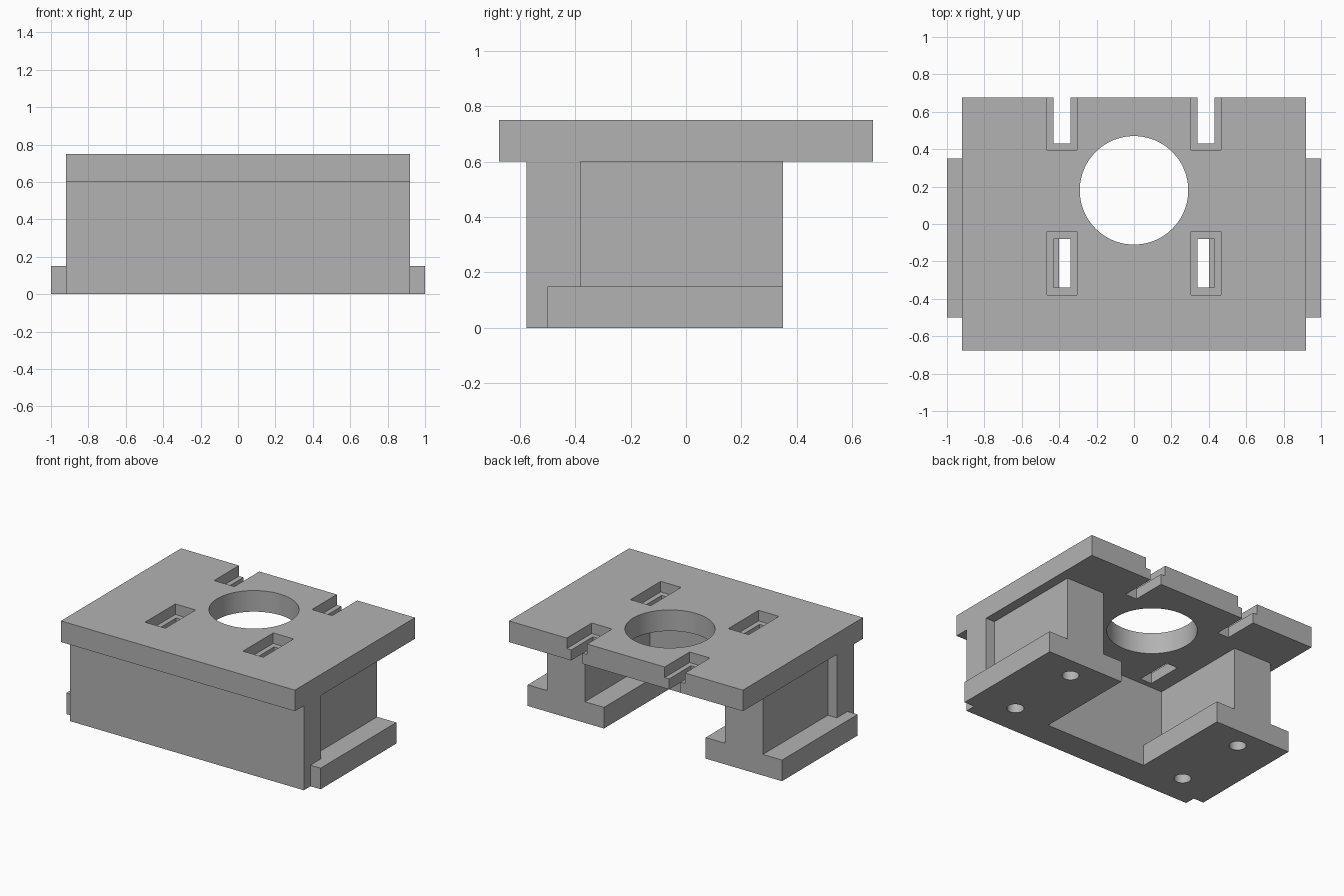
import bpy
import bmesh
from math import radians
from mathutils import Matrix, Vector

cube = bpy.data.objects.get("Cube")
if cube:
    bpy.data.objects.remove(cube, do_unlink=True)

grey = bpy.data.materials.new("plain grey")
grey.use_nodes = True
colour = (0.448, 0.448, 0.448, 1)
grey.diffuse_color = colour
grey.node_tree.nodes["Principled BSDF"].inputs["Base Color"].default_value = colour

PLATE_BOTTOM, PLATE_TOP = 0.60, 0.75
LEDGE = 0.675       # floor of the stepped pockets
OVER = 0.05         # cutter overshoot


def add_object(name, bm):
    bmesh.ops.recalc_face_normals(bm, faces=bm.faces)
    mesh = bpy.data.meshes.new(name)
    bm.to_mesh(mesh)
    bm.free()
    mesh.materials.append(grey)
    obj = bpy.data.objects.new(name, mesh)
    bpy.context.collection.objects.link(obj)
    return obj


def box(name, xs, ys, zs):
    bm = bmesh.new()
    bmesh.ops.create_cube(bm, size=1)
    lo, hi = (Vector(p) for p in zip(xs, ys, zs))
    bmesh.ops.scale(bm, vec=hi - lo, verts=bm.verts)
    bmesh.ops.translate(bm, vec=(lo + hi) / 2, verts=bm.verts)
    return add_object(name, bm)


def cylinder(name, x, y, zs, radius, sides):
    bm = bmesh.new()
    bmesh.ops.create_cone(bm, cap_ends=True, segments=sides, radius1=radius, radius2=radius,
                          depth=zs[1] - zs[0], matrix=Matrix.Translation((x, y, sum(zs) / 2)))
    return add_object(name, bm)


def extrude_profile(name, points, ys):
    """Extrude an x-z outline along y."""
    bm = bmesh.new()
    face = bm.faces.new([bm.verts.new((x, ys[0], z)) for x, z in points])
    out = bmesh.ops.extrude_face_region(bm, geom=[face])
    verts = [v for v in out["geom"] if isinstance(v, bmesh.types.BMVert)]
    bmesh.ops.translate(bm, vec=(0, ys[1] - ys[0], 0), verts=verts)
    return add_object(name, bm)


def combine(target, tools, operation):
    """Apply booleans to the target and discard the tools."""
    for tool in tools:
        tool.hide_render = True
        mod = target.modifiers.new("cut", "BOOLEAN")
        mod.operation, mod.solver, mod.object = operation, "EXACT", tool
    deps = bpy.context.evaluated_depsgraph_get()
    mesh = bpy.data.meshes.new_from_object(target.evaluated_get(deps))
    target.modifiers.clear()
    target.data = mesh
    for tool in tools:
        bpy.data.objects.remove(tool, do_unlink=True)


def mirrored(a, b, side):
    return sorted((a * side, b * side))


# Top plate with a round opening, stepped slots and stepped back notches
plate = box("top_plate", (-0.92, 0.92), (-0.675, 0.675), (PLATE_BOTTOM, PLATE_TOP))
through = (PLATE_BOTTOM - OVER, PLATE_TOP + OVER)
pocket = (LEDGE, PLATE_TOP + OVER)
cutters = [cylinder("opening_cutter", 0, 0.18, through, 0.29, 96)]
for side in (-1, 1):
    wide, narrow = mirrored(0.305, 0.465, side), mirrored(0.34, 0.43, side)
    cutters += [
        box("pocket_cutter", wide, (-0.38, -0.04), pocket),
        box("slot_cutter", narrow, (-0.34, -0.08), through),
        box("notch_pocket_cutter", wide, (0.395, 0.75), pocket),
        box("notch_slot_cutter", narrow, (0.43, 0.75), through),
    ]
combine(plate, cutters, "DIFFERENCE")

# Front wall merged with the two inverted-T side legs
base = box("front_wall_and_legs", (-0.92, 0.92), (-0.575, -0.38), (0, PLATE_BOTTOM))
legs, bores = [], []
FOOT = 0.15
for side in (-1, 1):
    outline = [(0.4, 0), (1, 0), (1, FOOT), (0.85, FOOT), (0.85, PLATE_BOTTOM),
               (0.55, PLATE_BOTTOM), (0.55, FOOT), (0.4, FOOT)]
    legs.append(extrude_profile("leg", [(x * side, z) for x, z in outline], (-0.5, 0.35)))
    # Blind screw holes in the underside
    for y in (-0.35, 0.2):
        bores.append(cylinder("bore_cutter", 0.7 * side, y, (-OVER, 0.3), 0.055, 48))
combine(base, legs, "UNION")
combine(base, bores, "DIFFERENCE")

# Smooth round walls, sharp edges elsewhere
bpy.ops.object.select_all(action="DESELECT")
for obj in (plate, base):
    obj.select_set(True)
bpy.context.view_layer.objects.active = plate
bpy.ops.object.shade_smooth_by_angle(angle=radians(30))
